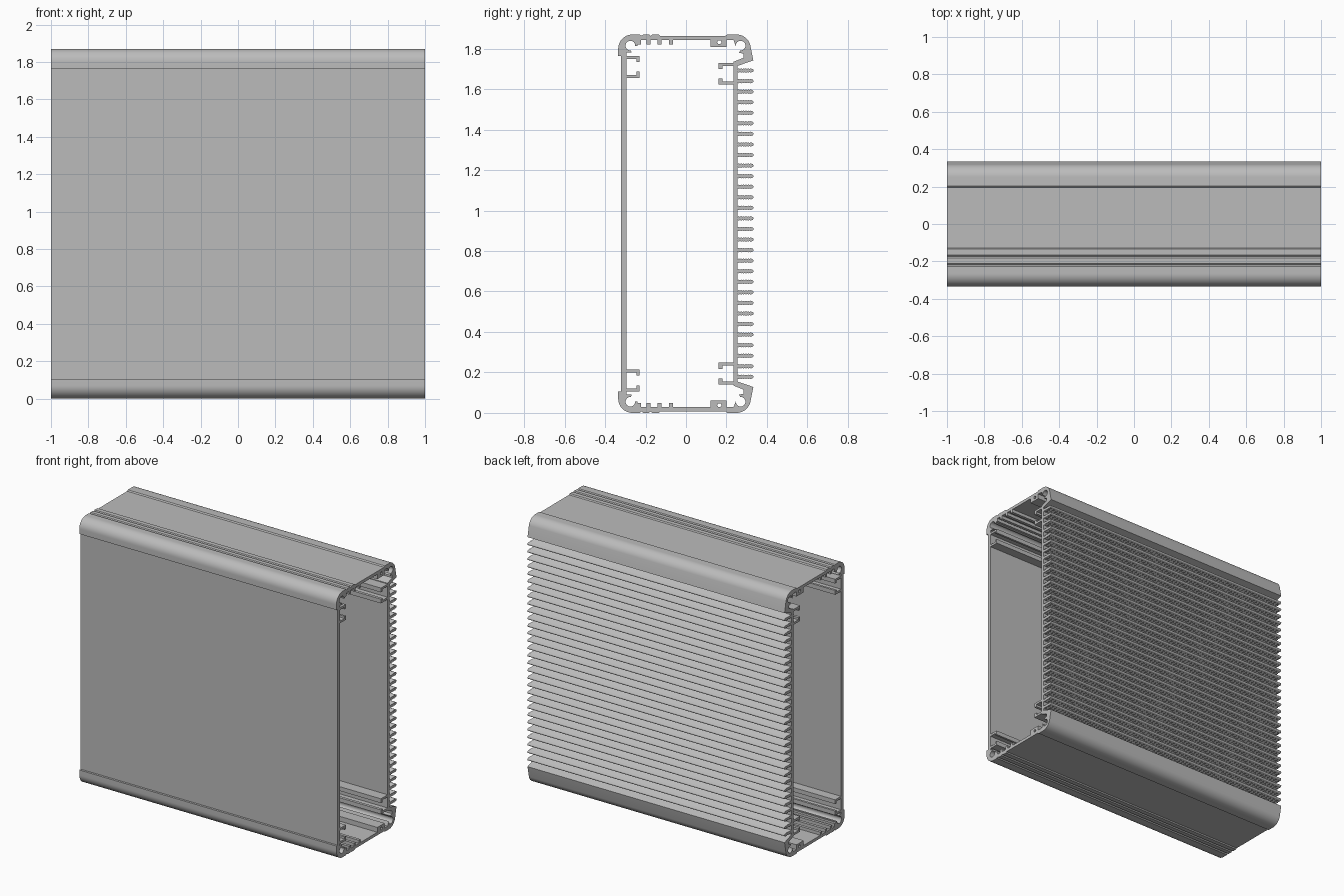
import bpy
import bmesh
from math import sin, cos, radians, pi

HEIGHT = 1.87
HALF_LENGTH = 1.0

if "Cube" in bpy.data.objects:
    bpy.data.objects.remove(bpy.data.objects["Cube"], do_unlink=True)

metal = bpy.data.materials.new("grey aluminium")
metal.use_nodes = True
grey = (0.5, 0.5, 0.5, 1)
metal.diffuse_color = grey
metal.node_tree.nodes["Principled BSDF"].inputs["Base Color"].default_value = grey


def arc(cy, cz, r, start, end, steps=12):
    angles = [radians(start + (end - start) * i / steps) for i in range(steps + 1)]
    return [(cy + r * cos(a), cz + r * sin(a)) for a in angles]


def flip(loop):
    """Mirror a profile from top to bottom, keeping the loop order."""
    return [(y, HEIGHT - z) for y, z in reversed(loop)]


def extrude(name, loops):
    """Extrude closed (y, z) loops along x; nested loops become holes."""
    curve = bpy.data.curves.new(name, "CURVE")
    curve.dimensions = "2D"
    curve.fill_mode = "BOTH"
    curve.extrude = HALF_LENGTH
    for loop in loops:
        spline = curve.splines.new("POLY")
        spline.points.add(len(loop) - 1)
        for point, (y, z) in zip(spline.points, loop):
            point.co = (y, z, 0, 1)
        spline.use_cyclic_u = True
    helper = bpy.data.objects.new(name + " profile", curve)
    bpy.context.collection.objects.link(helper)
    bpy.context.view_layer.update()
    graph = bpy.context.evaluated_depsgraph_get()
    mesh = bpy.data.meshes.new_from_object(helper.evaluated_get(graph))
    bpy.data.objects.remove(helper, do_unlink=True)

    bm = bmesh.new()
    bm.from_mesh(mesh)
    bmesh.ops.remove_doubles(bm, verts=bm.verts, dist=0.00002)
    for v in bm.verts:
        v.co = (v.co.z, v.co.x, v.co.y)
    bmesh.ops.recalc_face_normals(bm, faces=bm.faces)
    bm.to_mesh(mesh)
    bm.free()
    mesh.materials.clear()
    mesh.materials.append(metal)

    obj = bpy.data.objects.new(name, mesh)
    bpy.context.collection.objects.link(obj)
    bpy.ops.object.select_all(action="DESELECT")
    obj.select_set(True)
    bpy.context.view_layer.objects.active = obj
    bpy.ops.object.shade_smooth_by_angle(angle=radians(30))
    return obj


# Outer outline of the upper half, front to back
outer = [(-0.32, 1.765), (-0.335, 1.765)]
outer += arc(-0.265, 1.80, 0.07, 180, 90)
for y in (-0.22, -0.175):
    outer += [(y - 0.008, HEIGHT), (y, HEIGHT - 0.007), (y + 0.008, HEIGHT)]
outer += [(-0.135, HEIGHT), (-0.128, 1.863), (0.195, 1.863), (0.203, HEIGHT)]
outer += arc(0.25, 1.80, 0.07, 90, 15)
outer += [(0.333, 1.742), (0.255, 1.715)]

# Inner outline of the upper half: screw channels, ribs and a boss
inner = [(-0.295, 1.78), (-0.268, 1.78)]
inner += arc(-0.275, 1.815, 0.024, -85, -365)
inner += [(-0.24, 1.813), (-0.24, 1.82), (-0.222, 1.82), (-0.222, 1.842)]
for y in (-0.185, -0.13, -0.075):
    inner += [(y - 0.01, 1.842), (y - 0.01, 1.82), (y + 0.01, 1.82), (y + 0.01, 1.842)]
inner += [(0.12, 1.842), (0.12, 1.808), (0.20, 1.808), (0.20, 1.842), (0.235, 1.842)]
inner += arc(0.27, 1.815, 0.024, 185, -95)
inner += [(0.262, 1.78), (0.285, 1.775), (0.285, 1.755), (0.235, 1.735)]

boss_hole = arc(0.165, 1.832, 0.011, 0, 300, 5)
extrude("enclosure_shell", [outer + flip(outer), inner + flip(inner),
                            boss_hole, flip(boss_hole)])


# Hooked rails that hold the circuit boards
def rail(wall, tip, low, high, lip, thick=0.015):
    inset = tip + (lip if wall > tip else -lip)
    lower = [(wall, low), (tip, low), (tip, low + 2 * thick),
             (inset, low + 2 * thick), (inset, low + thick), (wall, low + thick)]
    upper = [(y, low + high - z) for y, z in reversed(lower)]
    return [lower, upper, flip(lower), flip(upper)]


extrude("front_rails", rail(-0.295, -0.23, 1.656, 1.765, 0.015))
extrude("back_rails", rail(0.235, 0.16, 1.622, 1.73, 0.02))


# Cooling fins with rippled sides and rounded tips
def fin(z):
    root, tip, half, ripples = 0.255, 0.326, 0.0085, 6
    step = (tip - root) / (2 * ripples)
    side = [(root + i * step, half + (0.0025 if i % 2 else -0.001))
            for i in range(2 * ripples)]
    nose = arc(tip - 0.001, 0, half, 90, -90, 8)
    return ([(y, z + d) for y, d in side] + [(y, z + d) for y, d in nose]
            + [(y, z - d) for y, d in reversed(side)])


FINS = 30
first, last = 0.178, HEIGHT - 0.178
extrude("cooling_fins", [fin(first + (last - first) * i / (FINS - 1)) for i in range(FINS)])
